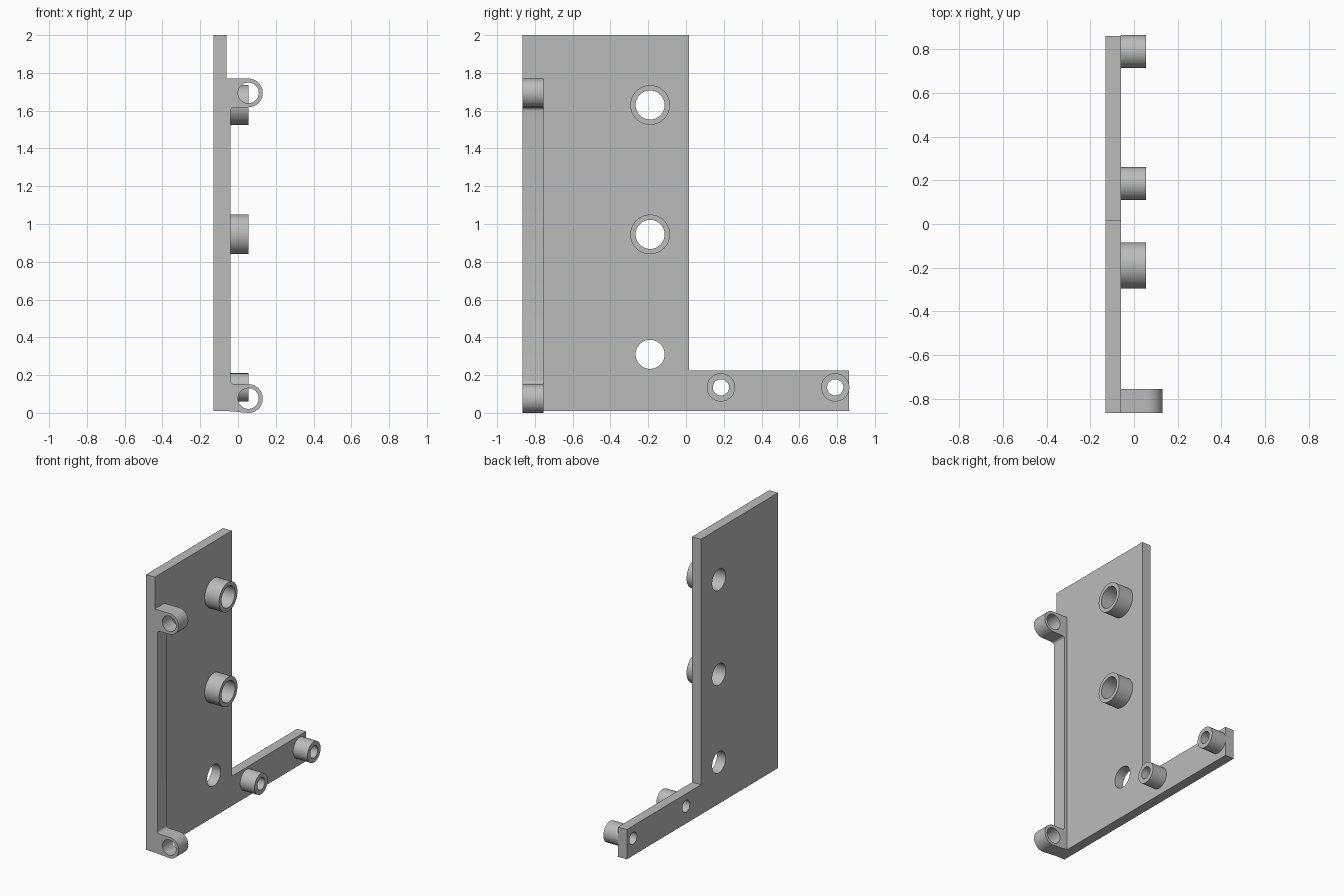
import bpy, math
from mathutils import Matrix

cube = bpy.data.objects.get("Cube")
if cube:
    bpy.data.objects.remove(cube, do_unlink=True)

grey = bpy.data.materials.new("light grey")
grey.use_nodes = True
colour = (0.5, 0.5, 0.5, 1)
grey.diffuse_color = colour
grey.node_tree.nodes["Principled BSDF"].inputs["Base Color"].default_value = colour

# Columns send profile (u, v, depth) to world axes
FACING_X = Matrix(((0, 0, 1, 0), (1, 0, 0, 0), (0, 1, 0, 0), (0, 0, 0, 1)))
FACING_Y = Matrix(((1, 0, 0, 0), (0, 0, -1, 0), (0, 1, 0, 0), (0, 0, 0, 1)))


def arc(u, v, r, start=0, end=360, steps=48):
    count = steps if end - start == 360 else steps + 1
    angles = [math.radians(start + (end - start) * i / steps) for i in range(count)]
    return [(u + r * math.cos(a), v + r * math.sin(a)) for a in angles]


def extrude(name, loops, low, high, axes):
    """Fill closed loops (inner loops become holes) and give them depth."""
    curve = bpy.data.curves.new(name, "CURVE")
    curve.dimensions = "2D"
    curve.fill_mode = "BOTH"
    curve.extrude = (high - low) / 2
    for loop in loops:
        spline = curve.splines.new("POLY")
        spline.points.add(len(loop) - 1)
        for point, (u, v) in zip(spline.points, loop):
            point.co = (u, v, 0, 1)
        spline.use_cyclic_u = True
    temp = bpy.data.objects.new(name + "_curve", curve)
    bpy.context.collection.objects.link(temp)
    bpy.context.view_layer.update()
    graph = bpy.context.evaluated_depsgraph_get()
    mesh = bpy.data.meshes.new_from_object(temp.evaluated_get(graph))
    bpy.data.objects.remove(temp, do_unlink=True)
    mesh.transform(axes @ Matrix.Translation((0, 0, (low + high) / 2)))
    mesh.materials.clear()
    mesh.materials.append(grey)
    obj = bpy.data.objects.new(name, mesh)
    bpy.context.collection.objects.link(obj)
    # Weld caps to walls so normals are consistent
    bpy.ops.object.select_all(action="DESELECT")
    obj.select_set(True)
    bpy.context.view_layer.objects.active = obj
    bpy.ops.object.mode_set(mode="EDIT")
    bpy.ops.mesh.select_all(action="SELECT")
    bpy.ops.mesh.remove_doubles(threshold=0.0001)
    bpy.ops.mesh.normals_make_consistent(inside=False)
    bpy.ops.object.mode_set(mode="OBJECT")
    bpy.ops.object.shade_smooth_by_angle(angle=math.radians(30))
    return obj


BACK, FACE, TIP = -0.13, -0.06, 0.055
FRONT, REAR, BASE = -0.865, 0.862, 0.01
large = [(-0.19, 1.63), (-0.19, 0.945)]
small = [(0.185, 0.135), (0.79, 0.135)]

# L-shaped plate with through holes
outline = [(FRONT, BASE), (REAR, BASE), (REAR, 0.225), (0.015, 0.225),
           (0.015, 2.0), (FRONT, 2.0)]
holes = [arc(y, z, 0.077) for y, z in large + [(-0.19, 0.31)]]
holes += [arc(y, z, 0.043) for y, z in small]
extrude("plate", [outline] + holes, BACK, FACE, FACING_X)

# Hollow bosses
for size, spots, outer, inner in (("large", large, 0.105, 0.077),
                                  ("small", small, 0.075, 0.043)):
    for i, (y, z) in enumerate(spots):
        extrude(f"{size}_boss_{i + 1}", [arc(y, z, outer), arc(y, z, inner)],
                FACE, TIP, FACING_X)

# Front rail with a rounded eyelet lug at each end and small inner fillets
R, EYE, RAIL, FILLET = 0.076, 0.055, -0.04, 0.02
low, high = R, 1.694
rail = [(FACE, BASE)] + arc(TIP, low, R, -90, 90, 24)
rail += arc(RAIL + FILLET, low + R + FILLET, FILLET, 180, 270, 6)[::-1]
rail += arc(RAIL + FILLET, high - R - FILLET, FILLET, 90, 180, 6)[::-1]
rail += arc(TIP, high, R, -90, 90, 24) + [(FACE, high + R)]
extrude("lug_rail", [rail, arc(TIP, low, EYE), arc(TIP, high, EYE)],
        -FRONT - 0.11, -FRONT, FACING_Y)
